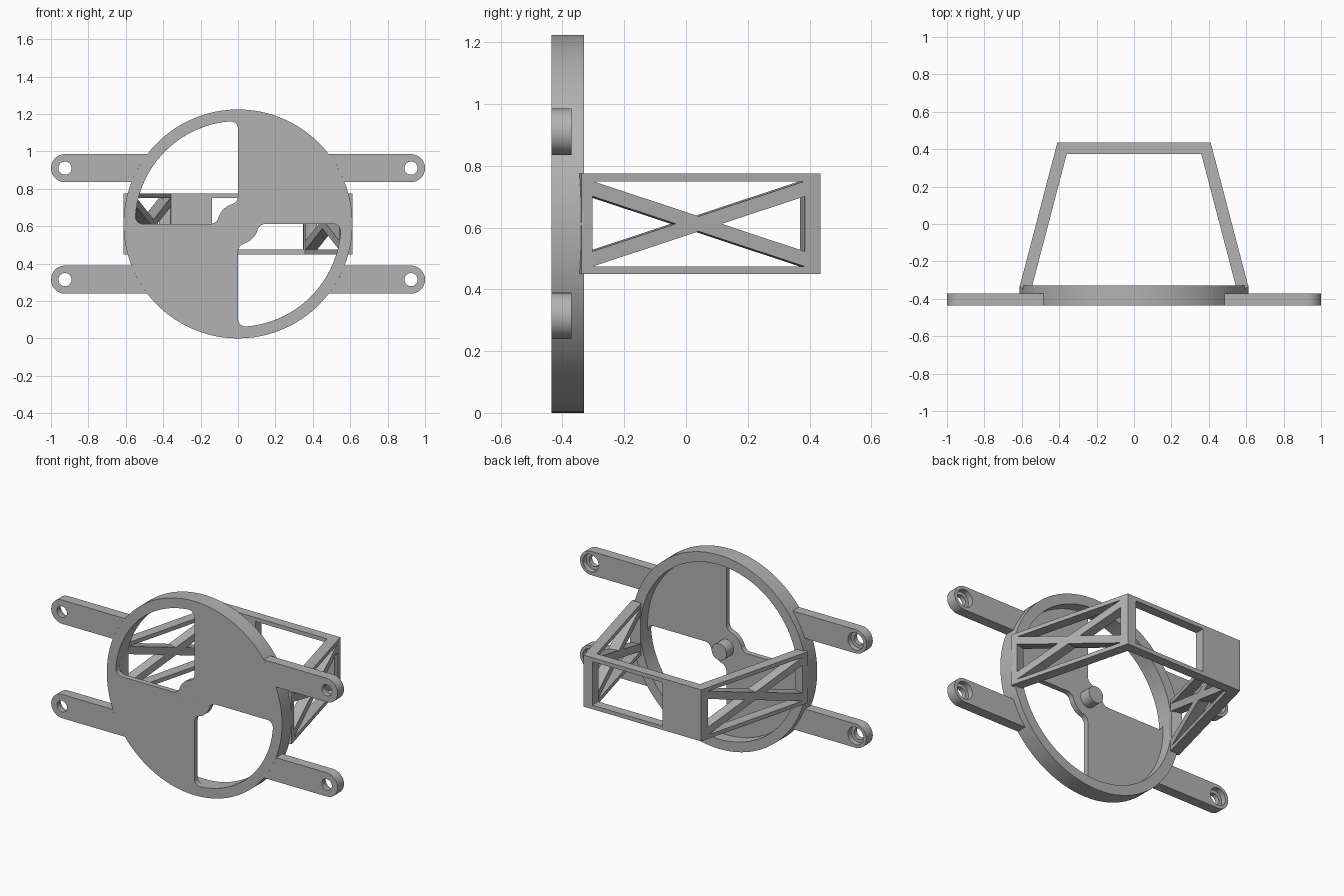
import bpy, bmesh
from math import sin, cos, asin, acos, radians, degrees, hypot
from mathutils import Matrix, Vector

if "Cube" in bpy.data.objects:
    bpy.data.objects.remove(bpy.data.objects["Cube"], do_unlink=True)

grey = bpy.data.materials.new("plain grey")
grey.use_nodes = True
grey.diffuse_color = (0.45, 0.45, 0.45, 1)
grey.node_tree.nodes["Principled BSDF"].inputs["Base Color"].default_value = grey.diffuse_color

MID = 0.612          # height of the ring centre, also its radius
INNER = 0.55         # ring bore
FRONT, BACK = -0.435, -0.33
WEB = 0.033          # thickness of the front web


def arc(cx, cy, r, a0, a1, n=10):
    steps = [radians(a0 + (a1 - a0) * i / n) for i in range(n + 1)]
    return [(cx + r * cos(a), cy + r * sin(a)) for a in steps]


def circle(cx, cy, r, n=96):
    return arc(cx, cy, r, 0, 360, n)[:-1]


def rect(x0, x1, y0, y1):
    return [(x0, y0), (x1, y0), (x1, y1), (x0, y1)]


def plate(name, loops, depth, matrix):
    """Flat outline with holes, extruded along the local z axis."""
    curve = bpy.data.curves.new(name, 'CURVE')
    curve.dimensions = '2D'
    curve.fill_mode = 'BOTH'
    curve.extrude = depth / 2
    for loop in loops:
        spline = curve.splines.new('POLY')
        spline.points.add(len(loop) - 1)
        for point, (x, y) in zip(spline.points, loop):
            point.co = (x, y, 0, 1)
        spline.use_cyclic_u = True
    temp = bpy.data.objects.new(name + " outline", curve)
    bpy.context.collection.objects.link(temp)
    mesh = bpy.data.meshes.new_from_object(
        temp.evaluated_get(bpy.context.evaluated_depsgraph_get()))
    bpy.data.objects.remove(temp, do_unlink=True)
    bpy.data.curves.remove(curve)
    bm = bmesh.new()
    bm.from_mesh(mesh)
    bmesh.ops.transform(bm, matrix=matrix @ Matrix.Translation((0, 0, depth / 2)), verts=bm.verts)
    bmesh.ops.remove_doubles(bm, verts=bm.verts, dist=0.0001)
    bmesh.ops.recalc_face_normals(bm, faces=bm.faces)
    bm.to_mesh(mesh)
    bm.free()
    mesh.name = name
    mesh.materials.clear()
    mesh.materials.append(grey)
    obj = bpy.data.objects.new(name, mesh)
    bpy.context.collection.objects.link(obj)
    bpy.ops.object.select_all(action='DESELECT')
    obj.select_set(True)
    bpy.context.view_layer.objects.active = obj
    bpy.ops.object.shade_smooth_by_angle(angle=radians(30))
    return obj


def upright(back_y, z=MID):
    """Local xy becomes world xz; thickness grows towards the front."""
    return Matrix.Translation((0, back_y, z)) @ Matrix.Rotation(radians(90), 4, 'X')


def quadrant_opening(sx, sy):
    """Quarter opening with rounded corners around the central hub."""
    hub, f, g = 0.11, 0.045, 0.04
    a = (hub + f) * cos(asin(f / (hub + f)))
    b = (INNER - g) * cos(asin(g / (INNER - g)))
    t = degrees(asin(f / (hub + f)))
    s = degrees(asin(g / (INNER - g)))
    pts = arc(b, g, g, -90, s)
    pts += arc(0, 0, INNER, s, 90 - s, 32)[1:]
    pts += arc(g, b, g, 90 - s, 180)[1:]
    pts += arc(f, a, f, 180, 270 - t)
    pts += arc(0, 0, hub, 90 - t, t, 12)[1:]
    pts += arc(a, f, f, 180 + t, 270)[1:]
    return [(sx * x, sy * y) for x, y in pts]


# Front web with two opposite quarter openings, ring and centre pin
plate("front_web", [circle(0, 0, MID), quadrant_opening(-1, 1), quadrant_opening(1, -1)],
      WEB, upright(FRONT + WEB))
plate("ring", [circle(0, 0, MID), circle(0, 0, INNER)], BACK - FRONT - WEB, upright(BACK))
plate("centre_pin", [circle(0, 0, 0.052, 48)], BACK - FRONT - WEB, upright(BACK))

# Four mounting arms, each with a counterbored hole
HALF, RISE, TIP = 0.075, 0.298, 0.925
low, high = (degrees(asin((RISE + k * HALF) / MID)) for k in (-1, 1))
ARM_DEPTH, SEAT = 0.064, 0.03
for side, sx in (("left", 1), ("right", -1)):
    for level, sy in (("upper", 1), ("lower", -1)):
        outline = arc(0, 0, MID, high, low, 8) + arc(TIP, RISE, HALF, -90, 90, 24)
        for part, r, depth, y in (("arm_front", 0.035, SEAT, FRONT + SEAT),
                                  ("arm_back", 0.055, ARM_DEPTH - SEAT, FRONT + ARM_DEPTH)):
            loops = [outline, circle(TIP, RISE, r, 40)]
            loops = [[(sx * x, sy * z) for x, z in loop] for loop in loops]
            plate(f"{level}_{side}_{part}", loops, depth, upright(y))

# Rear panel of the bracket with an off-centre window
TALL, OPEN = 0.1625, 0.1375
plate("rear_panel", [rect(-0.41, 0.41, -TALL, TALL), rect(-0.14, 0.35, -OPEN, OPEN)],
      0.06, upright(0.435))

# Splayed side panels cut into a cross-braced truss
u0, u1, slope, thick = 0.052, 0.762, 0.32, 0.0245
uc = (u0 + u1) / 2
run = (OPEN - thick) / slope
tip = thick / slope
edge = (uc - u0 - tip) * slope
truss = [rect(0, 0.8, -TALL, TALL)]
for s in (1, -1):
    truss.append([(uc, s * thick), (uc + run, s * OPEN), (uc - run, s * OPEN)])
    truss.append([(uc + s * tip, 0), (uc + s * (uc - u0), edge), (uc + s * (uc - u0), -edge)])
along = Vector((0.2, -0.765, 0)).normalized()
up = Vector((0, 0, 1))
frame = Matrix((along, up, along.cross(up))).transposed().to_4x4()
frame.translation = (0.41, 0.435, MID)
for side, sx in (("left", 1), ("right", -1)):
    plate(f"{side}_truss_panel", truss, 0.064, Matrix.Diagonal((sx, 1, 1, 1)) @ frame)
